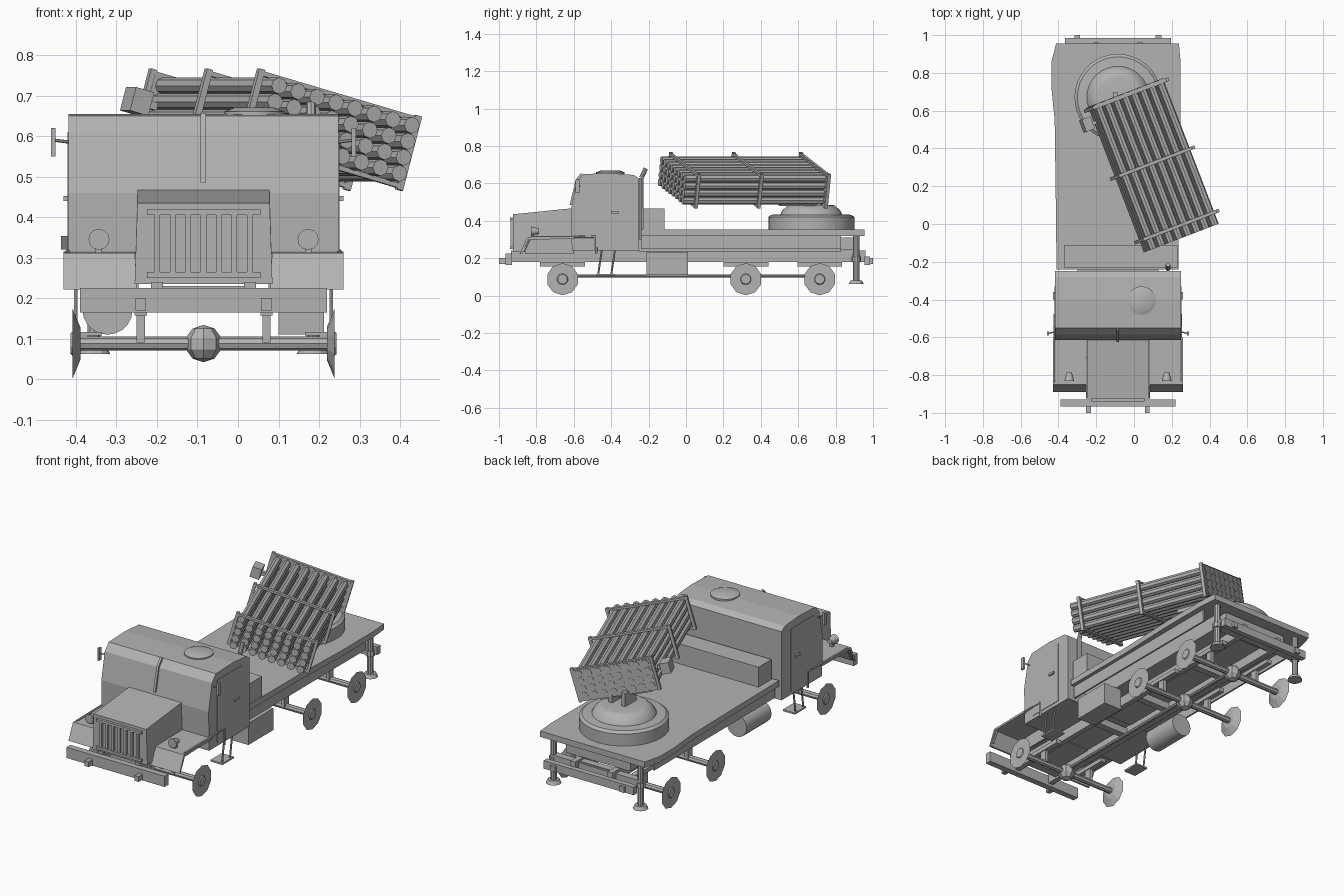
import bpy, bmesh, math
from mathutils import Matrix, Vector

if "Cube" in bpy.data.objects:
    bpy.data.objects.remove(bpy.data.objects["Cube"])

CX = -0.085  # vehicle centre line
GREY = bpy.data.materials.new("matte grey")
GREY.diffuse_color = (0.45, 0.45, 0.45, 1)
GREY.use_nodes = True
GREY.node_tree.nodes["Principled BSDF"].inputs["Base Color"].default_value = GREY.diffuse_color


def finish(name, bm, smooth=False):
    bmesh.ops.recalc_face_normals(bm, faces=bm.faces)
    me = bpy.data.meshes.new(name)
    bm.to_mesh(me)
    bm.free()
    me.materials.append(GREY)
    ob = bpy.data.objects.new(name, me)
    bpy.context.collection.objects.link(ob)
    if smooth:
        bpy.ops.object.select_all(action='DESELECT')
        ob.select_set(True)
        bpy.context.view_layer.objects.active = ob
        bpy.ops.object.shade_smooth_by_angle(angle=math.radians(35))
    return ob


def add_box(bm, x0, x1, y0, y1, z0, z1, m=Matrix()):
    c = Vector(((x0 + x1) / 2, (y0 + y1) / 2, (z0 + z1) / 2))
    s = Matrix.Diagonal((x1 - x0, y1 - y0, z1 - z0, 1))
    bmesh.ops.create_cube(bm, size=1, matrix=m @ Matrix.Translation(c) @ s)


def boxes(name, specs, m=Matrix()):
    bm = bmesh.new()
    for s in specs:
        add_box(bm, *s, m)
    return finish(name, bm)


def mirrored(x0, x1, *rest):
    """A box and its copy across the centre line; x measured from it."""
    return [(CX + x0, CX + x1, *rest), (CX - x1, CX - x0, *rest)]


def add_rod(bm, a, b, r, n=8, r2=None):
    a, b = Vector(a), Vector(b)
    m = Matrix.Translation((a + b) / 2) @ (b - a).to_track_quat('Z', 'Y').to_matrix().to_4x4()
    bmesh.ops.create_cone(bm, cap_ends=True, segments=n, radius1=r,
                          radius2=r if r2 is None else r2, depth=(b - a).length, matrix=m)


def rods(name, specs, smooth=False):
    bm = bmesh.new()
    for s in specs:
        add_rod(bm, *s)
    return finish(name, bm, smooth)


def path(pts, r, n=6):
    return [(a, b, r, n) for a, b in zip(pts, pts[1:])]


def add_prism(bm, pts, axis, a, b):
    """Extrude a flat outline along x (outline y,z) or z (outline x,y)."""
    at = (lambda p, t: (t, *p)) if axis == 'x' else (lambda p, t: (*p, t))
    lo = [bm.verts.new(at(p, a)) for p in pts]
    hi = [bm.verts.new(at(p, b)) for p in pts]
    bm.faces.new(lo)
    bm.faces.new(hi)
    for i in range(len(pts)):
        j = (i + 1) % len(pts)
        bm.faces.new((lo[i], lo[j], hi[j], hi[i]))


def prism(name, pts, axis, *spans):
    bm = bmesh.new()
    for a, b in spans:
        add_prism(bm, pts, axis, a, b)
    return finish(name, bm)


def lathe(name, x, y, prof, n=32):
    """Stack of cone sections from (radius, height) points."""
    bm = bmesh.new()
    rings = [[bm.verts.new((x + r * math.cos(2 * math.pi * i / n),
                            y + r * math.sin(2 * math.pi * i / n), z))
              for i in range(n)] for r, z in prof]
    for p, q in zip(rings, rings[1:]):
        for i in range(n):
            bm.faces.new((p[i], p[(i + 1) % n], q[(i + 1) % n], q[i]))
    bm.faces.new(rings[0])
    bm.faces.new(rings[-1])
    return finish(name, bm, True)


# Cab, roof hatch, doors, screen divider
prism("cab", [(-.61, .24), (-.615, .46), (-.585, .61), (-.55, .65), (-.40, .655),
              (-.28, .645), (-.25, .625), (-.25, .24)], 'x', (-.418, .248))
lathe("roof_hatch", .04, -.405, [(.075, .645), (.075, .66), (.05, .67)], 24)
boxes("doors", mirrored(.331, .336, -.54, -.33, .26, .61))
boxes("door_handles", mirrored(.333, .345, -.40, -.36, .44, .452))
prism("screen_divider", [(-.622, .485), (-.59, .62), (-.56, .657), (-.55, .645), (-.58, .61),
                         (-.605, .485)], 'x', (-.092, -.079))
# Mirrors on arms
boxes("mirrors", mirrored(.365, .376, -.59, -.57, .55, .62))
rods("mirror_arms", [((CX + s * .33, -.57, .585), (CX + s * .37, -.58, .59), .004, 6) for s in (-1, 1)])

# Hood tapering upwards, with a barred grille
hood = prism("hood", [(-.925, .235), (-.925, .435), (-.61, .467), (-.60, .235)], 'x',
             (CX - .17, CX + .17))
for v in hood.data.vertices:
    if v.co.z > .4:
        v.co.x = CX + (v.co.x - CX) * .96
bars = [(CX + i * .038 - .007, CX + i * .038 + .007, -.937, -.92, .262, .405) for i in range(-3, 4)]
bars += [(CX - .14, CX + .14, -.94, -.92, z, z + .014) for z in (.25, .405)]
boxes("grille", bars)
# Sheet fenders with a tubular edge
fender = [(-.89, .222), (-.85, .312), (-.60, .315), (-.60, .303), (-.842, .30), (-.88, .222)]
prism("fenders", fender, 'x', (CX - .345, CX - .165), (CX + .165, CX + .345))
boxes("fender_inner_panels", mirrored(.16, .17, -.86, -.60, .225, .31))
edge = []
for s in (-1, 1):
    x = CX + s * .335
    edge += path([(x, -.87, .235), (x, -.83, .312), (x, -.48, .315), (x, -.48, .225)], .006)
rods("fender_rails", edge)
rods("headlights", [((CX + s * .258, -.83, .345), (CX + s * .258, -.785, .345), .026, 12, .014)
                    for s in (-1, 1)], True)
boxes("headlight_stands", mirrored(.25, .266, -.815, -.795, .31, .335))

# Bumpers and tow hooks
boxes("front_bumper", [(CX - .305, CX + .305, -.965, -.93, .165, .225)])
boxes("rear_bumper", [(CX - .28, CX + .28, .955, .985, .165, .21)])
boxes("tow_hooks", mirrored(.142, .168, -1, -.96, .17, .2) + mirrored(.2, .23, .98, 1, .17, .2))

# Chassis rails and crossmembers
boxes("chassis_rails", mirrored(.1, .13, -.935, .96, .18, .24))
boxes("crossmembers", [(CX - .1, CX + .1, y - .02, y + .02, .19, .23)
                       for y in (-.85, -.3, .05, .5, .9)])
# Flat bed with its subframe
prism("bed", [(-.41, -.24), (-.415, .2), (-.42, .55), (-.437, .72), (-.437, .86), (-.412, .955),
              (.238, .955), (.247, .85), (.247, .55), (.235, .2), (.235, -.24)], 'z', (.32, .353))
boxes("bed_subframe", [(CX - .215, CX + .215, -.25, .83, .235, .322)])
boxes("bed_side_boards", mirrored(.29, .30, -.24, .83, .25, .322))
boxes("rear_locker", [(CX - .2, CX + .2, .83, .9, .245, .31)])
boxes("bed_locker", [(-.37, .23, -.23, -.115, .35, .465)])
# Snorkel pipe behind the cab
rods("exhaust_stack", path([(.18, -.238, .3), (.18, -.238, .63), (.18, -.215, .68)], .012, 8))

# Fuel tank on the left, tool box on the right
rods("fuel_tank", [((-.322, -.21, .172), (-.322, .01, .172), .062, 20)], True)
boxes("tool_box", [(.1, .212, -.21, .01, .11, .232)])
# Hanging cab steps
boxes("cab_steps", mirrored(.25, .325, -.48, -.38, .108, .117))
rods("step_hangers", [((CX + s * .315, y, .11), (CX + s * .315, y + .02, .245), .005, 6)
                      for s in (-1, 1) for y in (-.47, -.4)])

# Axles, differentials, leaf springs, wheels
AXLES = (-.66, .32, .715)
Z = .088
rods("axles", [((CX - .31, y, Z), (CX + .31, y, Z), .017, 8) for y in AXLES])
bm = bmesh.new()
for y in AXLES:
    bmesh.ops.create_uvsphere(bm, u_segments=8, v_segments=5, radius=.046,
                              matrix=Matrix.Translation((CX, y, Z)))
finish("differentials", bm)
boxes("leaf_springs", [b for y in AXLES for b in mirrored(.14, .17, y - .12, y + .12, .157, .18)]
      + [b for y in AXLES for b in mirrored(.145, .165, y - .02, y + .02, .09, .16)])
discs, hubs = [], []
for y in AXLES:
    for s in (-1, 1):
        discs.append(((CX + s * .304, y, Z), (CX + s * .323, y, Z), .04, 10, .086))
        hubs.append(((CX + s * .31, y, Z), (CX + s * .328, y, Z), .04, 10, .026))
rods("wheels", discs)
rods("wheel_hubs", hubs)
rods("drive_shaft", [((CX, -.66, .105), (CX, .715, .105), .009, 8)])

# Rear stabiliser legs
legs = []
for s in (-1, 1):
    x = CX + s * .27
    legs += [((x, .91, .07), (x, .91, .325), .017, 10), ((x, .91, .062), (x, .91, .082), .04, 12, .03),
             ((x, .91, .18), (x, .91, .21), .025, 10)]
rods("stabiliser_legs", legs)
boxes("stabiliser_beam", [(CX - .27, CX + .27, .89, .93, .185, .225)])

# Turntable
lathe("turntable", CX, .67, [(.23, .35), (.23, .42), (.215, .432), (.165, .435), (.155, .455),
                             (.125, .482), (.11, .485)], 36)

# Tube pack: turned to the right and rolled
M = (Matrix.Translation((.098, .322, .616)) @ Matrix.Rotation(math.radians(21), 4, 'Z')
     @ Matrix.Rotation(math.radians(15.5), 4, 'Y'))
tubes = []
for i in range(8):
    for k in range(4):
        x, z = (i - 3.5) * .052, (k - 1.5) * .041
        tubes.append((M @ Vector((x, -.425, z)), M @ Vector((x, .40, z)), .0205, 8))
rods("launch_tubes", tubes, True)
frame = []
for y in (-.36, .0, .385):
    for s in (-1, 1):
        frame.append((s * .215 - .008, s * .215 + .008, y - .009, y + .009, -.095, .095))
        frame.append((-.222, .222, y - .009, y + .009, s * .085 - .006, s * .085 + .006))
boxes("tube_frames", frame, M)
boxes("rear_plate", [(-.21, .21, .375, .398, -.085, .085)], M)
# Cradle joining the pack to the turntable, and the sight box
boxes("cradle", [(-.16, .12, .16, .36, -.11, -.09)], M)
boxes("cradle_arms", [(x - .012, x + .012, .60, .70, .47, .56) for x in (-.1, -.02)])
boxes("sight_box", [(-.285, -.235, .28, .35, -.03, .03), (-.24, -.21, .30, .32, -.01, .01)], M)
